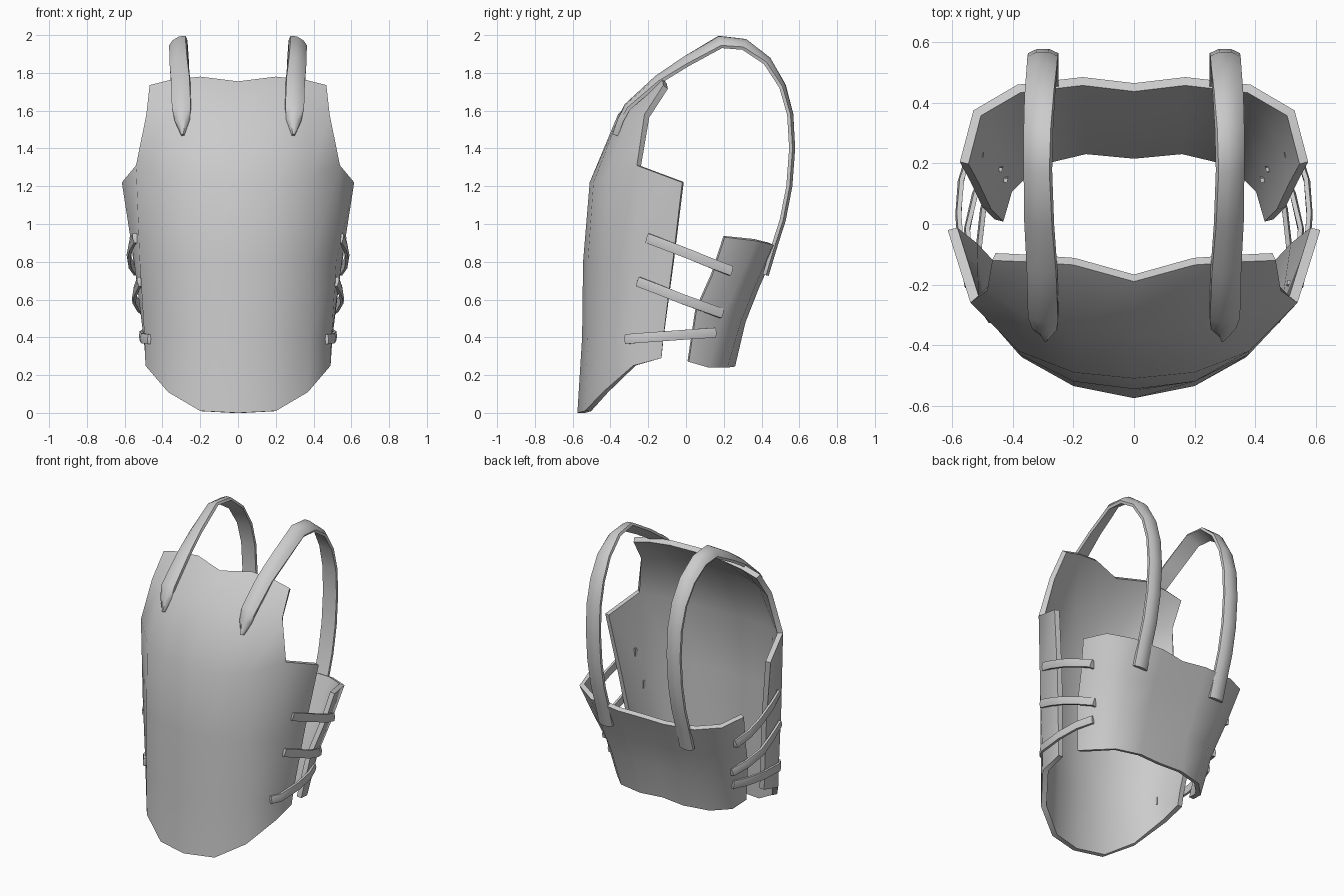
import bpy, math
from mathutils import Vector

cube = bpy.data.objects.get("Cube")
if cube:
    bpy.data.objects.remove(cube)

grey = bpy.data.materials.new("plain grey")
grey.use_nodes = True
grey.diffuse_color = (0.6, 0.6, 0.6, 1)
grey.node_tree.nodes["Principled BSDF"].inputs["Base Color"].default_value = (0.6, 0.6, 0.6, 1)


def make_object(name, verts, faces, angle, thickness=0):
    mesh = bpy.data.meshes.new(name)
    mesh.from_pydata(verts, [], faces)
    mesh.materials.append(grey)
    obj = bpy.data.objects.new(name, mesh)
    bpy.context.collection.objects.link(obj)
    bpy.ops.object.select_all(action='DESELECT')
    obj.select_set(True)
    bpy.context.view_layer.objects.active = obj
    if thickness:
        solid = obj.modifiers.new("thickness", 'SOLIDIFY')
        solid.thickness = thickness
        solid.offset = -1
        solid.use_even_offset = True
        bpy.ops.object.modifier_apply(modifier=solid.name)
    bpy.ops.object.shade_smooth_by_angle(angle=math.radians(angle))


def plate(name, rows, flip, thickness):
    """Mirror half rows (centre to side) into a curved sheet with thickness."""
    verts, ids, faces = [], {}, []
    for r, row in enumerate(rows):
        for c, (x, y, z) in enumerate(row):
            for side in ((1, -1) if c else (1,)):
                ids[r, c * side] = len(verts)
                verts.append((x * side, y, z))
    for r in range(len(rows) - 1):
        for c in range(-4, 4):
            keys = [(r, c), (r, c + 1), (r + 1, c + 1), (r + 1, c)]
            if all(k in ids for k in keys):
                face = [ids[k] for k in keys]
                faces.append(face[::-1] if flip else face)
    make_object(name, verts, faces, 50, thickness)


def sweep(name, path, section, across, widths, side):
    """Sweep a section along a path; across(i) gives its width direction."""
    pts = [Vector(p) for p in path]
    verts, faces, n = [], [], len(section)
    for i, p in enumerate(pts):
        t = (pts[min(i + 1, len(pts) - 1)] - pts[max(i - 1, 0)]).normalized()
        w = across(i)
        w = (w - t * w.dot(t)).normalized()
        out = w.cross(t)
        for a, b in section:
            q = p + w * a * widths[i] + out * b
            verts.append((q.x * side, q.y, q.z))
    for i in range(len(pts) - 1):
        for j in range(n):
            a, b = i * n + j, i * n + (j + 1) % n
            faces.append((a, b, b + n, a + n))
    faces += [tuple(range(n))[::-1], tuple(range(len(verts) - n, len(verts)))]
    if side > 0:
        faces = [f[::-1] for f in faces]
    make_object(name, verts, faces, 45)


# Front plate, from the pointed hem up to the neckline
front_rows = [
    [(0, -.575, 0), (.2, -.535, .01), (.37, -.44, .11), (.49, -.28, .25), (.49, -.13, .29)],
    [(0, -.55, .4), (.2, -.52, .4), (.38, -.43, .4), (.495, -.28, .4), (.5, -.12, .4)],
    [(0, -.545, .8), (.2, -.52, .8), (.38, -.43, .8), (.52, -.27, .8), (.55, -.07, .8)],
    [(0, -.51, 1.22), (.2, -.49, 1.22), (.38, -.42, 1.25), (.54, -.26, 1.31), (.615, -.02, 1.22)],
    [(0, -.36, 1.58), (.2, -.35, 1.58), (.36, -.3, 1.58), (.485, -.22, 1.58)],
    [(0, -.19, 1.755), (.2, -.135, 1.78), (.35, -.125, 1.765), (.468, -.12, 1.735)],
]
plate("front_plate", front_rows, False, .033)

# Back plate, short and flaring upward
back_rows = [
    [(0, .245, .25), (.16, .26, .245), (.33, .22, .24), (.43, .12, .24), (.46, .015, .27)],
    [(0, .3, .48), (.16, .315, .48), (.35, .29, .48), (.46, .19, .5), (.5, .055, .54)],
    [(0, .37, .67), (.17, .39, .67), (.37, .37, .68), (.5, .28, .7), (.54, .14, .73)],
    [(0, .465, .87), (.17, .485, .88), (.385, .46, .89), (.53, .375, .91), (.575, .205, .93)],
]
plate("back_plate", back_rows, True, .03)

# Shoulder straps: (x, y, z, twist in degrees), front tip to back end
strap = [
    (.292, -.372, 1.47, 0), (.295, -.345, 1.55, 6), (.3, -.31, 1.62, 10),
    (.305, -.15, 1.765, 18), (.315, .0, 1.865, 27), (.32, .18, 1.968, 33),
    (.318, .31, 1.955, 28), (.312, .43, 1.865, 20), (.305, .51, 1.73, 12),
    (.302, .55, 1.58, 6), (.3, .56, 1.4, 0), (.3, .545, 1.2, 0),
    (.3, .51, 1.02, 0), (.3, .465, .88, 0), (.3, .42, .73, 0),
]
strap_path = [p[:3] for p in strap]
strap_widths = [.15, .8] + [1] * (len(strap) - 2)
strap_section = [(-.05, -.014), (.05, -.014), (.05, .004), (.02, .018), (-.02, .018), (-.05, .004)]


def strap_across(i):
    a = math.radians(strap[i][3])
    return Vector((math.cos(a), 0, -math.sin(a)))


# Lacing ties: upper, middle and lower, front to back
ties = {
    "upper": [(.55, -.205, .925), (.57, -.1, .885), (.58, .03, .835), (.572, .14, .79), (.542, .24, .752)],
    "middle": [(.525, -.255, .695), (.545, -.13, .647), (.552, -.02, .603), (.525, .1, .56), (.48, .19, .527)],
    "lower": [(.475, -.318, .39), (.508, -.27, .395), (.515, -.1, .407), (.498, .05, .418), (.462, .155, .425)],
}
tie_section = [(-.026, -.01), (.026, -.01), (.026, .005), (0, .01), (-.026, .005)]


def tie_across(i):
    return Vector((0, 0, -1))


for label, side in (("left", 1), ("right", -1)):
    sweep(label + "_shoulder_strap", strap_path, strap_section,
          strap_across, strap_widths, side)
    for level, path in ties.items():
        # Both ends turn inward through the plates
        (x0, y0, z0), (x1, y1, z1) = path[0], path[-1]
        hooked = [(x0 - .045, y0 + .01, z0)] + path + [(x1 - .045, y1 - .01, z1)]
        sweep(f"{label}_{level}_tie", hooked, tie_section, tie_across, [1] * len(hooked), side)
